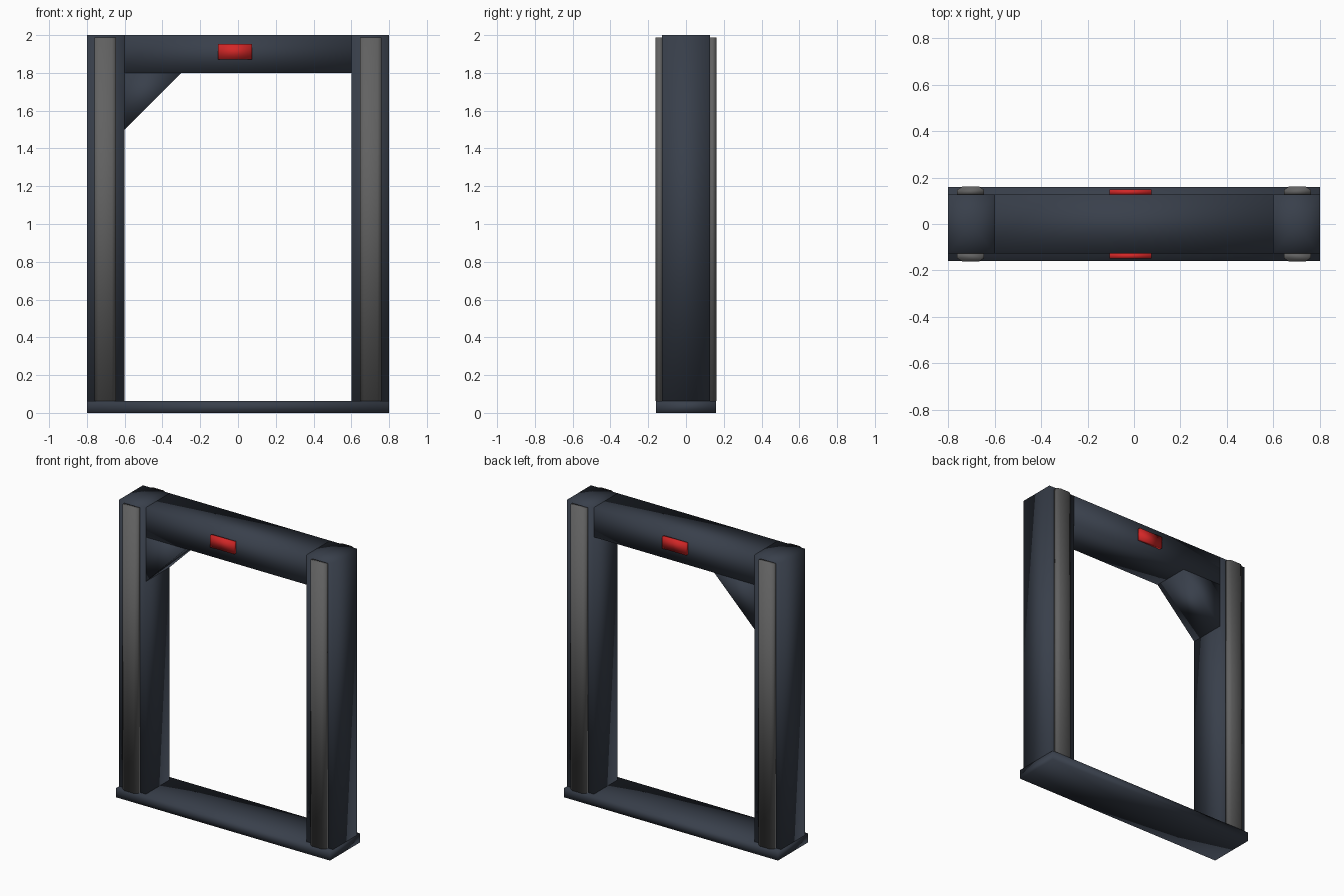
import bpy, bmesh

if "Cube" in bpy.data.objects:
    bpy.data.objects.remove(bpy.data.objects["Cube"])


def material(name, rgb):
    m = bpy.data.materials.new(name)
    m.diffuse_color = (*rgb, 1)
    m.use_nodes = True
    m.node_tree.nodes["Principled BSDF"].inputs["Base Color"].default_value = m.diffuse_color
    return m


FRAME = material("dark_blue_steel", (0.04, 0.05, 0.07))
STRIP = material("grey_panel", (0.12, 0.12, 0.12))
RED = material("red_light", (0.65, 0.02, 0.02))


def extrude(name, profile, offset, mat, segments=1):
    """Sweep a closed profile along offset, softly shaded."""
    bm = bmesh.new()
    rings = [[bm.verts.new([p[a] + offset[a] * s / segments for a in range(3)])
              for p in profile] for s in range(segments + 1)]
    n = len(profile)
    for low, high in zip(rings, rings[1:]):
        for i in range(n):
            j = (i + 1) % n
            bm.faces.new((low[i], low[j], high[j], high[i]))
    caps = [bm.faces.new(rings[0]), bm.faces.new(rings[-1])]
    if mat is FRAME and n == 4:
        bmesh.ops.poke(bm, faces=caps)
    bmesh.ops.recalc_face_normals(bm, faces=bm.faces)
    for f in bm.faces:
        f.smooth = True
    mesh = bpy.data.meshes.new(name)
    bm.to_mesh(mesh)
    bm.free()
    mesh.materials.append(mat)
    obj = bpy.data.objects.new(name, mesh)
    bpy.context.collection.objects.link(obj)
    return obj


def box(name, x, y, z, mat, segments=1):
    corners = [(x[0], y[0], z[0]), (x[1], y[0], z[0]),
               (x[1], y[1], z[0]), (x[0], y[1], z[0])]
    return extrude(name, corners, (0, 0, z[1] - z[0]), mat, segments)


D = 0.127      # half depth of the frame
BASE = 0.062   # top of the floor plate

# Floor plate with an edge line at half height
box("floor_plate", (-0.8, 0.8), (-0.16, 0.16), (0, BASE), FRAME, 2)

# Side posts with chamfered panels front and back
outline = [(-0.058, D), (-0.058, 0.147), (-0.036, 0.161),
           (0.036, 0.161), (0.058, 0.147), (0.058, D)]
for side, sx in (("left", -1), ("right", 1)):
    box(side + "_post", (sx * 0.7 - 0.1, sx * 0.7 + 0.1), (-D, D), (BASE, 2), FRAME)
    for face, sy in (("front", -1), ("back", 1)):
        extrude(f"{side}_{face}_panel",
                [(sx * 0.703 + x, sy * y, BASE) for x, y in outline],
                (0, 0, 1.987 - BASE), STRIP)

# Top beam
beam = [(-0.6, -D, 1.8), (-0.6, D, 1.8), (-0.6, D, 2), (-0.6, -D, 2)]
extrude("top_beam", beam, (1.2, 0, 0), FRAME)

# Corner brace
brace = [(-0.6, -D, 1.5), (-0.3, -D, 1.8), (-0.6, -D, 1.8)]
extrude("corner_brace", brace, (0, 2 * D, 0), FRAME)

# Red lights on both sides of the beam
for face, sy in (("front", -1), ("back", 1)):
    y = sorted((sy * D, sy * 0.148))
    box(face + "_light", (-0.105, 0.075), y, (1.872, 1.952), RED)
